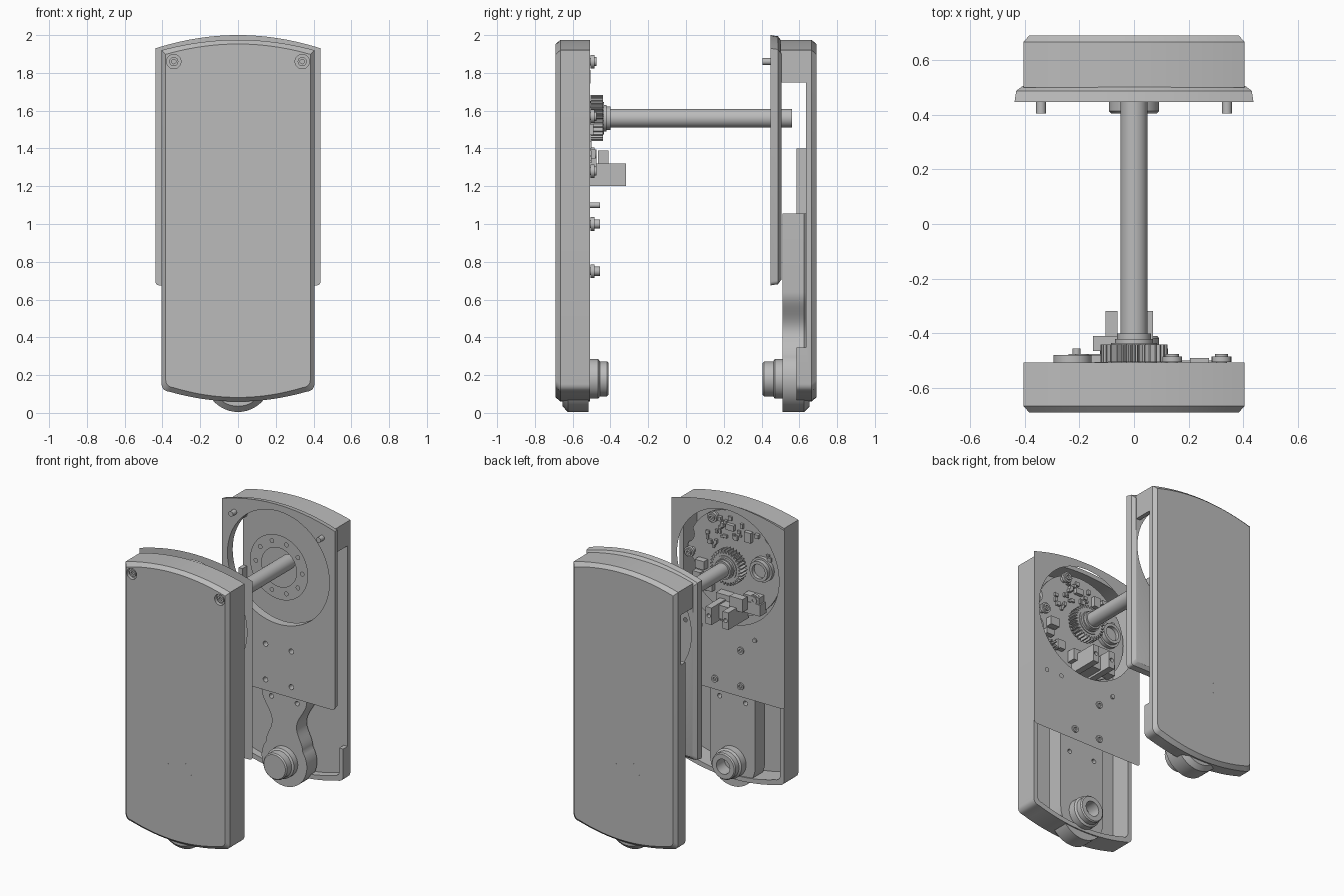
import bpy, bmesh, math, random
from math import pi, sin, cos

random.seed(4)
cube = bpy.data.objects.get("Cube")
if cube:
    bpy.data.objects.remove(cube)

grey = bpy.data.materials.new("satin_grey")
grey.use_nodes = True
grey.diffuse_color = (0.5, 0.5, 0.5, 1)
grey.node_tree.nodes["Principled BSDF"].inputs["Base Color"].default_value = (0.5, 0.5, 0.5, 1)
parts = []


def finish(name, bm):
    bmesh.ops.recalc_face_normals(bm, faces=bm.faces)
    me = bpy.data.meshes.new(name)
    bm.to_mesh(me)
    bm.free()
    me.materials.append(grey)
    ob = bpy.data.objects.new(name, me)
    bpy.context.collection.objects.link(ob)
    parts.append(ob)
    return ob


def loft(name, rings):
    """Rings of (x, z) points, each at its own y, skinned and capped."""
    bm = bmesh.new()
    loops = [[bm.verts.new((x, y, z)) for x, z in pts] for y, pts in rings]
    n = len(loops[0])
    for a, b in zip(loops, loops[1:]):
        for i in range(n):
            j = (i + 1) % n
            bm.faces.new((a[i], a[j], b[j], b[i]))
    bm.faces.new(loops[0])
    bm.faces.new(loops[-1])
    return finish(name, bm)


def sheet(name, y, *outlines):
    """Flat sheet at y: first outline is the border, the rest are holes."""
    bm = bmesh.new()
    edges = []
    for pts in outlines:
        vs = [bm.verts.new((x, y, z)) for x, z in pts]
        edges += [bm.edges.new((vs[i - 1], vs[i])) for i in range(len(vs))]
    bmesh.ops.triangle_fill(bm, use_beauty=True, edges=edges)
    return finish(name, bm)


def circle(r, x=0, z=0, n=48):
    return [(x + r * cos(2 * pi * i / n), z + r * sin(2 * pi * i / n)) for i in range(n)]


def turned(name, x, z, profile, n=32):
    """Stepped round part along y from (radius, y) pairs."""
    return loft(name, [(y, circle(r, x, z, n)) for r, y in profile])


def box(name, x0, x1, y0, y1, z0, z1):
    pts = [(x0, z0), (x1, z0), (x1, z1), (x0, z1)]
    return loft(name, [(y0, pts), (y1, pts)])


def cut(ob, *cutters):
    for c in cutters:
        m = ob.modifiers.new("cut", "BOOLEAN")
        m.operation, m.solver, m.object = "DIFFERENCE", "EXACT", c
    bpy.context.view_layer.update()
    me = bpy.data.meshes.new_from_object(ob.evaluated_get(bpy.context.evaluated_depsgraph_get()))
    ob.modifiers.clear()
    ob.data = me
    for c in cutters:
        parts.remove(c)
        bpy.data.objects.remove(c)


def outline(hw, top_side, top_mid, bot_side, bot_mid, r=0.04, d=0.0):
    """Cover outline: bowed top and bottom, rounded lower corners, inset by d."""
    w = hw - d
    bow = lambda x: bot_mid + d + (bot_side - bot_mid) * (x / w) ** 2
    pts = [(x, bow(x)) for x in [(w - r) * (i / 8 - 1) for i in range(17)]]
    zc = bow(w - r) + r
    right = [(w - r + r * sin(a), zc - r * cos(a)) for a in [pi / 2 * i / 5 for i in range(1, 6)]]
    left = [(-x, z) for x, z in reversed(right)]
    top = [(w * (1 - i / 10), top_mid - d + (top_side - top_mid) * (1 - i / 10) ** 2) for i in range(21)]
    return pts + right + top + left


def cover(d=0.0):
    return outline(0.405, 1.92, 1.975, 0.125, 0.06, d=d)


def rim(d=0.0):
    return outline(0.437, 1.93, 2.0, 0.675, 0.675, 0.02, d)


SHAFT_Z, PIN_Z, SCREW, OPENING = 1.56, 0.18, (0.34, 1.86), 0.395

# Front cover: hollow chamfered tray with two countersunk screws
front = loft("front_cover", [(-0.69, cover(0.022)), (-0.665, cover()), (-0.507, cover())])
cut(front,
    loft("hollow_cutter", [(-0.655, cover(0.03)), (-0.4, cover(0.03))]),
    *[turned("hole_cutter", s * SCREW[0], SCREW[1], [(0.038, -0.75), (0.038, -0.665)]) for s in (-1, 1)])
for s in (-1, 1):
    turned("cover_screw", s * SCREW[0], SCREW[1], [(0.024, -0.66), (0.024, -0.682), (0.012, -0.682), (0.012, -0.67)], 20)

# Thin sheet over the front cover's open side
sheet("front_liner", -0.465, rim(), circle(OPENING, 0, SHAFT_Z, 64),
      *[circle(0.014, x, 1.1, 16) for x in (0.21, 0.33)])

# Back cover: hollow tray, side walls stepped down below the top corners
back = loft("back_cover", [(0.50, cover()), (0.665, cover()), (0.69, cover(0.022))])
cut(back,
    loft("hollow_cutter", [(0.45, cover(0.03)), (0.637, cover(0.03))]),
    box("wall_cutter", -0.5, 0.5, 0.45, 0.585, -0.1, 1.75),
    box("slot_cutter", 0.3, 0.5, 0.45, 0.635, 0.345, 1.75),
    box("slot_cutter", -0.5, -0.3, 0.45, 0.635, 1.4, 1.75))

# Mounting plate with flared rim, large opening and four small holes
plate = loft("mounting_plate", [(0.447, rim()), (0.487, rim(0.006)), (0.505, rim(0.03))])
cut(plate,
    turned("opening_cutter", 0, SHAFT_Z, [(OPENING, 0.3), (OPENING, 0.6)], 64),
    *[turned("hole_cutter", x, z, [(0.018, 0.3), (0.018, 0.6)], 20) for x in (-0.1, 0.1) for z in (0.75, 1.0)])
for s in (-1, 1):
    turned("plate_pin", s * SCREW[0], SCREW[1], [(0.018, 0.405), (0.018, 0.46)], 20)

# Flat ring inside the opening, pierced by ten holes
sheet("hub_ring", 0.455, circle(0.225, 0, SHAFT_Z, 64), circle(0.135, 0, SHAFT_Z),
      *[circle(0.014, x, z, 12) for x, z in circle(0.18, 0, SHAFT_Z, 10)])

# Drive shaft and hub
turned("drive_shaft", 0, SHAFT_Z, [(0.05, -0.56), (0.05, 0.56)], 24)
turned("shaft_hub", 0, SHAFT_Z, [(0.07, -0.46), (0.07, -0.42), (0.062, -0.42), (0.062, -0.4)])

# Gear with teeth
TEETH = 30
tooth = [((0.122 if i % 4 < 2 else 0.1), 2 * pi * i / (4 * TEETH)) for i in range(4 * TEETH)]
gear = [(r * cos(a), SHAFT_Z + r * sin(a)) for r, a in tooth]
loft("gear", [(-0.505, gear), (-0.44, gear)])
turned("gear_boss", 0, SHAFT_Z, [(0.085, -0.56), (0.085, -0.435)])

# Circuit board with side notches
BOARD = -0.535
board = turned("circuit_board", 0, SHAFT_Z, [(0.36, BOARD - 0.02), (0.36, BOARD)], 64)
cut(board, *[turned("notch_cutter", x, SHAFT_Z + z, [(0.07, -0.7), (0.07, -0.4)], 24)
             for x, z in ((0.38, 0.12), (0.37, -0.1), (-0.3, 0.26))])
for i in range(26):
    a, r = random.uniform(0.15, 0.95) * pi, random.uniform(0.17, 0.32)
    x, z = r * cos(a), SHAFT_Z + r * sin(a)
    w, h = random.uniform(0.006, 0.016), random.uniform(0.006, 0.016)
    box("board_chip", x - w, x + w, BOARD - 0.01, BOARD + random.uniform(0.01, 0.025), z - h, z + h)
for x, z, w, h, top in ((-0.12, 0.22, 0.025, 0.035, -0.505), (0.24, -0.06, 0.035, 0.03, -0.49),
                        (0.27, -0.14, 0.03, 0.02, -0.5), (-0.17, -0.2, 0.06, 0.035, -0.48),
                        (0.02, 0.25, 0.03, 0.02, -0.51), (0.18, -0.2, 0.03, 0.03, -0.5)):
    box("board_block", x - w, x + w, BOARD - 0.01, top, SHAFT_Z + z - h, SHAFT_Z + z + h)
for i in range(8):
    x, z = 0.2 + 0.03 * (i % 4), SHAFT_Z - 0.2 - 0.03 * (i // 4)
    box("header_pin", x - 0.006, x + 0.006, BOARD - 0.01, -0.5, z - 0.006, z + 0.006)

# Sensor ring on the board
turned("sensor_base", -0.225, SHAFT_Z + 0.02, [(0.085, BOARD - 0.01), (0.085, -0.51)])
turned("sensor_ring", -0.225, SHAFT_Z + 0.02, [(0.07, -0.52), (0.07, -0.48), (0.05, -0.48), (0.05, -0.505)])

# Screws on the board and through the liner
for x, z, tip in ((0.14, 1.86, -0.475), (0.32, 1.57, -0.475), (0.32, 1.28, -0.475), (-0.19, 1.37, -0.475),
                  (-0.1, 1.0, -0.455), (-0.1, 0.75, -0.455), (0.1, 0.75, -0.455)):
    turned("inner_screw", x, z, [(0.02, -0.56), (0.02, -0.505), (0.036, -0.505), (0.036, -0.485),
                                 (0.024, -0.485), (0.024, tip), (0.011, tip), (0.011, tip - 0.012)], 20)
turned("locating_peg", -0.21, 1.1, [(0.015, -0.52), (0.015, -0.455)], 16)

# Forked bracket below the gear
for x in (-0.105, 0.025):
    ear = box("bracket_ear", x, x + 0.045, -0.55, -0.318, 1.2, 1.32)
    cut(ear, turned("hole_cutter", x + 0.022, 1.26, [(0.014, -0.36), (0.014, -0.2)], 16))
box("bracket_base", -0.105, 0.07, -0.55, -0.4, 1.215, 1.31)
box("bracket_tab", -0.15, -0.05, -0.465, -0.41, 1.3, 1.39)
box("bracket_foot", -0.24, 0.1, -0.55, -0.475, 1.27, 1.35)

ARM_TOP = 1.055


# Straight arm and hollow pivot in the front cover
def straight_arm(d):
    r = 0.175 - d
    arc = [(r * cos(a), PIN_Z + r * sin(a)) for a in [pi + pi * i / 24 for i in range(25)]]
    return arc + [(r, ARM_TOP), (-r, ARM_TOP)]


arm = loft("front_arm", [(-0.655, straight_arm(0.03)), (-0.625, straight_arm(0)), (-0.515, straight_arm(0))])
cut(arm, *[turned("hole_cutter", x, 0.61, [(0.016, -0.56), (0.016, -0.4)], 16) for x in (-0.1, 0.1)])
turned("front_pivot", 0, PIN_Z, [(0.105, -0.53), (0.105, -0.465), (0.092, -0.455), (0.092, -0.418),
                                 (0.085, -0.41), (0.052, -0.41), (0.052, -0.5)], 48)


# Waisted arm and solid pivot in the back cover
def waisted_arm(d):
    r = 0.175 - d
    side = [(r * sin(a), PIN_Z - r * cos(a)) for a in [math.radians(125) * i / 20 for i in range(1, 21)]]
    for z0, w0, z1, w1 in ((side[-1][1], side[-1][0], 0.44, 0.095 - d), (0.44, 0.095 - d, 0.64, 0.175 - d)):
        for i in range(1, 11):
            t = i / 10
            side.append((w0 + (w1 - w0) * (1 - cos(pi * t)) / 2, z0 + (z1 - z0) * t))
    side.append((0.175 - d, ARM_TOP))
    return [(0, PIN_Z - r)] + side + [(-x, z) for x, z in reversed(side)]


arm = loft("back_arm", [(0.512, waisted_arm(0)), (0.625, waisted_arm(0)), (0.655, waisted_arm(0.03))])
cut(arm, *[turned("hole_cutter", x, 0.61, [(0.016, 0.4), (0.016, 0.56)], 16) for x in (-0.1, 0.1)])
turned("back_pivot", 0, PIN_Z, [(0.105, 0.53), (0.105, 0.47), (0.092, 0.462), (0.092, 0.413), (0.084, 0.405)], 48)

# Small dotted rings on both outer faces
for name, y in (("front_dot", -0.69), ("back_dot", 0.69)):
    for s in (-0.1, 0.1):
        for x, z in circle(0.04, s, 0.605, 12):
            turned(name, x, z, [(0.003, y - 0.0004), (0.003, y + 0.0004)], 8)

# Soft shading with crisp edges
bpy.ops.object.select_all(action="DESELECT")
for ob in parts:
    ob.select_set(True)
bpy.context.view_layer.objects.active = front
bpy.ops.object.shade_smooth_by_angle(angle=math.radians(30))
